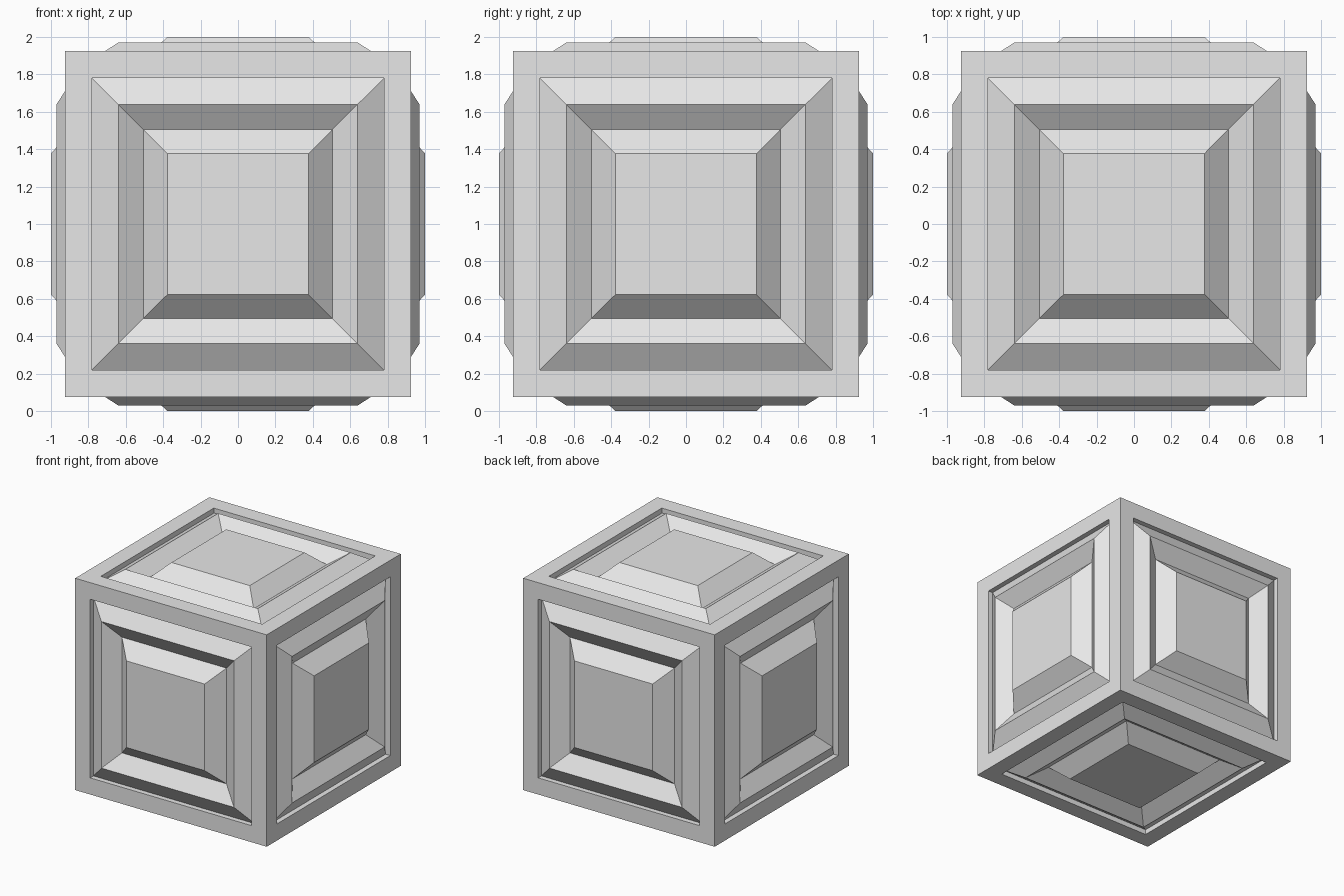
import bpy
import bmesh
from mathutils import Matrix

# Remove the default cube
default = bpy.data.objects.get("Cube")
if default:
    bpy.data.objects.remove(default, do_unlink=True)

# Plain grey material
grey = bpy.data.materials.new("light_grey")
grey.use_nodes = True
colour = (0.8, 0.8, 0.8, 1.0)
grey.diffuse_color = colour
grey.node_tree.nodes["Principled BSDF"].inputs["Base Color"].default_value = colour

# Block body, standing with its panels centred on z = 1
bm = bmesh.new()
bmesh.ops.create_cube(bm, size=1.85, matrix=Matrix.Translation((0, 0, 1)))
panels = list(bm.faces)

# Each step narrows the panel and moves it in or out: (thickness, depth)
steps = [
    (0.145, 0.0),    # flat border
    (0.0, -0.045),   # straight recess wall
    (0.14, 0.09),    # outer slope of the ridge
    (0.135, -0.09),  # inner slope of the ridge
    (0.127, 0.12),   # raised central panel
]
for thickness, depth in steps:
    bmesh.ops.inset_individual(bm, faces=panels, thickness=thickness,
                               depth=depth, use_even_offset=True)

bmesh.ops.recalc_face_normals(bm, faces=bm.faces)
mesh = bpy.data.meshes.new("panelled_block")
bm.to_mesh(mesh)
bm.free()
mesh.materials.append(grey)

block = bpy.data.objects.new("panelled_block", mesh)
bpy.context.collection.objects.link(block)
